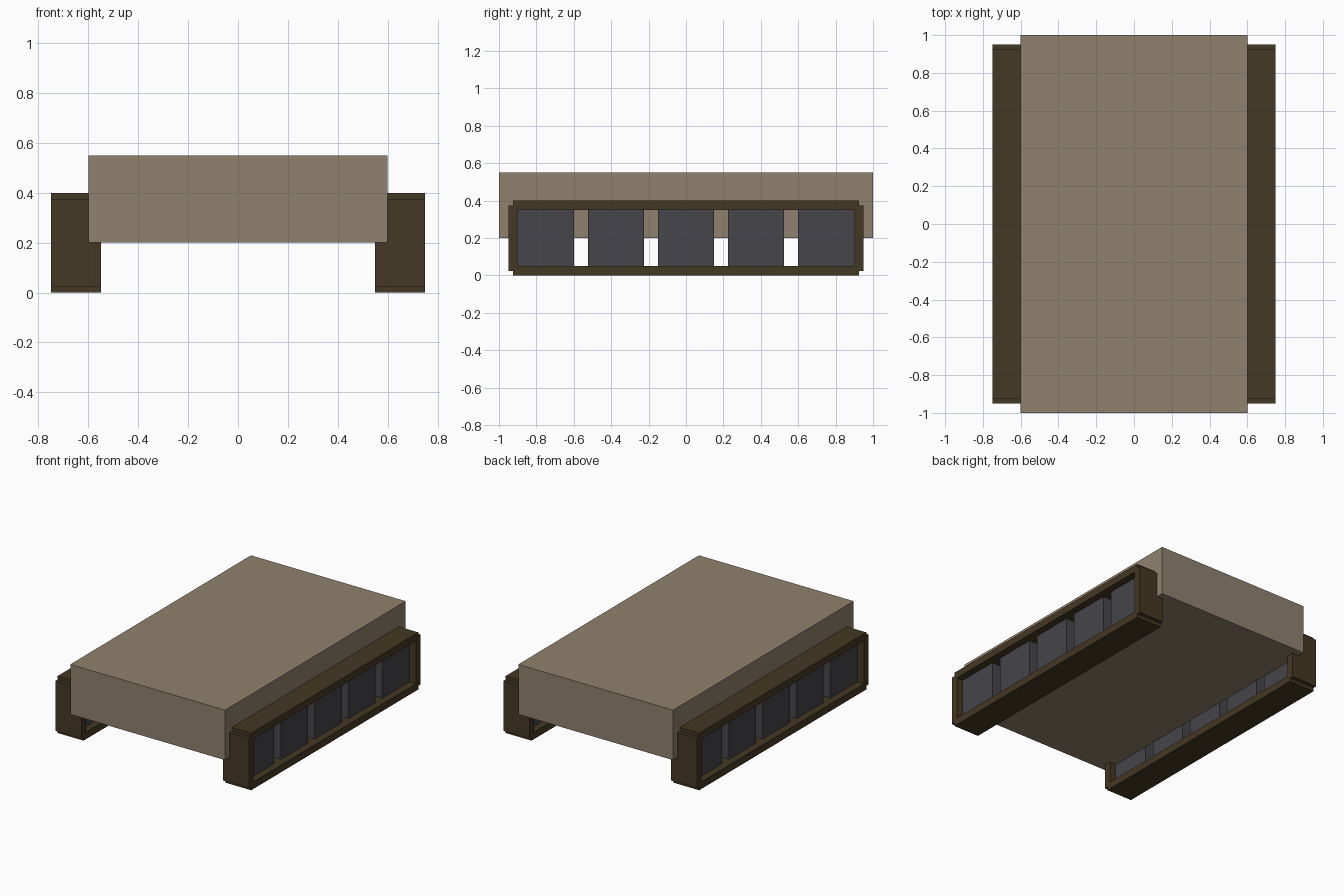
import bpy

if "Cube" in bpy.data.objects:
    bpy.data.objects.remove(bpy.data.objects["Cube"])


def material(name, rgb):
    m = bpy.data.materials.new(name)
    m.diffuse_color = (*rgb, 1)
    m.use_nodes = True
    m.node_tree.nodes["Principled BSDF"].inputs["Base Color"].default_value = m.diffuse_color
    return m


TAN = material("tan", (0.28, 0.22, 0.155))
BROWN = material("dark_brown", (0.06, 0.04, 0.017))
GREY = material("dark_grey", (0.061, 0.061, 0.069))


def box(name, center, size, mat):
    bpy.ops.mesh.primitive_cube_add(size=1, location=center)
    ob = bpy.context.object
    ob.name = name
    ob.scale = size
    bpy.ops.object.transform_apply(location=False, rotation=False, scale=True)
    ob.data.materials.append(mat)
    return ob


# Main body slab
box("body", (0, 0, 0.375), (1.2, 2.0, 0.35), TAN)

for side, s in (("left", -1), ("right", 1)):
    x = 0.65 * s
    # Track loop: long top and bottom runs
    for part, z in (("bottom", 0.025), ("top", 0.375)):
        box(f"{side}_track_{part}", (x, 0, z), (0.2, 1.85, 0.05), BROWN)
    # Track loop: upright ends
    for part, y in (("front", -0.925), ("back", 0.925)):
        box(f"{side}_track_{part}", (x, y, 0.2), (0.2, 0.05, 0.35), BROWN)
    # Five square wheels inside the loop
    for i in range(5):
        box(f"{side}_wheel_{i + 1}", (x, (i - 2) * 0.375, 0.2), (0.1, 0.3, 0.3), GREY)
